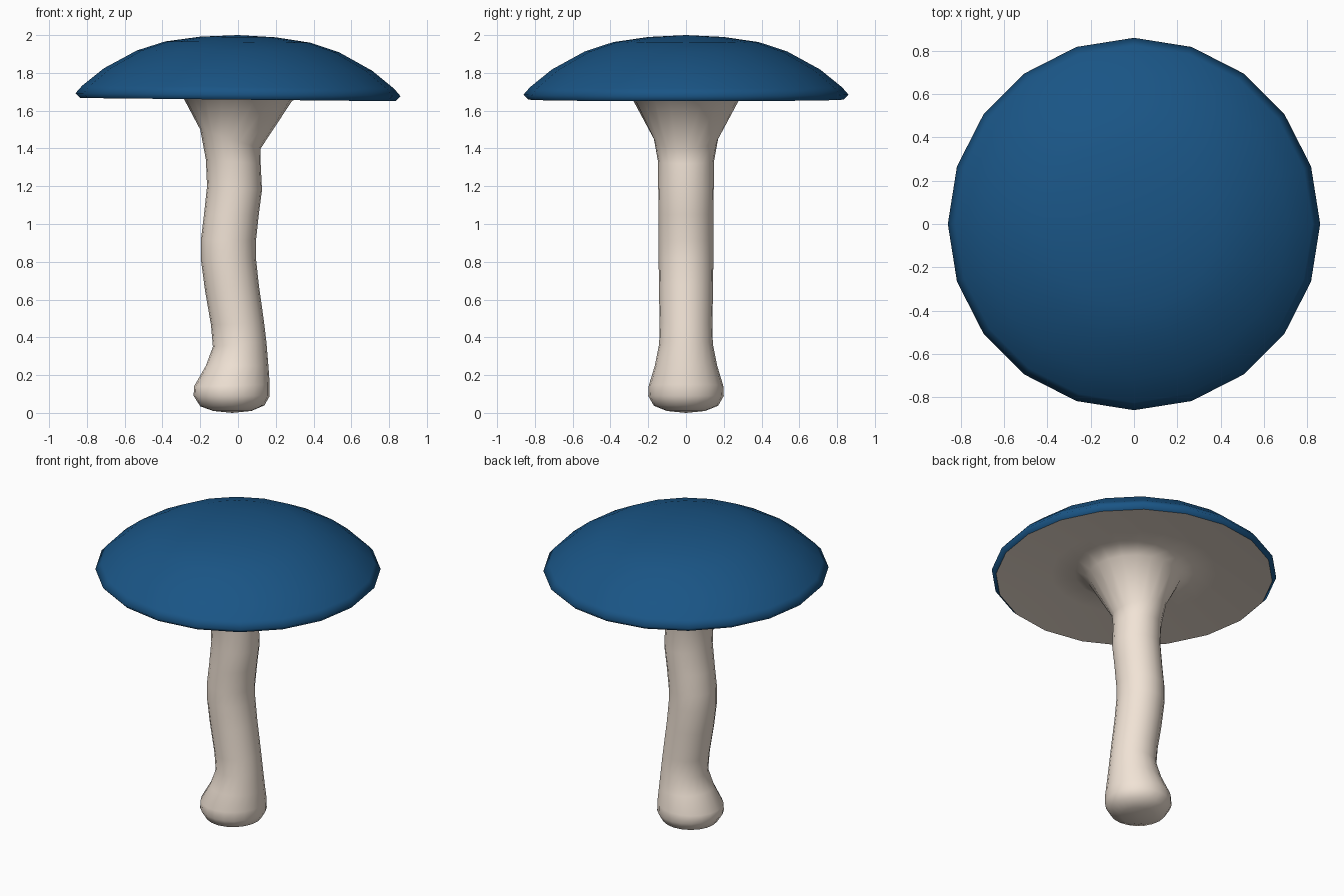
import bpy, bmesh, math

if "Cube" in bpy.data.objects:
    bpy.data.objects.remove(bpy.data.objects["Cube"])

SIDES = 20


def material(name, rgb):
    m = bpy.data.materials.new(name)
    m.diffuse_color = (*rgb, 1)
    m.use_nodes = True
    m.node_tree.nodes["Principled BSDF"].inputs["Base Color"].default_value = m.diffuse_color
    return m


def loft(name, rings, mat, start=None, end=None):
    """Skin tilted rings given as (x left, z left, x right, z right, y radius)."""
    bm = bmesh.new()
    loops = []
    for xl, zl, xr, zr, ry in rings:
        loop = []
        for i in range(SIDES):
            a = 2 * math.pi * i / SIDES
            t = (1 + math.cos(a)) / 2
            loop.append(bm.verts.new((xl + (xr - xl) * t, ry * math.sin(a), zl + (zr - zl) * t)))
        loops.append(loop)
    for a, b in zip(loops, loops[1:]):
        for i in range(SIDES):
            j = (i + 1) % SIDES
            bm.faces.new((a[i], a[j], b[j], b[i]))
    # close the ends with fans
    for tip, loop in ((start, loops[0]), (end, loops[-1])):
        if tip:
            v = bm.verts.new(tip)
            for i in range(SIDES):
                bm.faces.new((loop[i], loop[(i + 1) % SIDES], v))
    bmesh.ops.recalc_face_normals(bm, faces=bm.faces)
    # make sure side faces point along the skin's winding (outward for an upward stack)
    f = min(bm.faces, key=lambda f: f.calc_center_median().z)
    if start and f.normal.z > 0:
        bmesh.ops.reverse_faces(bm, faces=bm.faces)
    top = max(bm.faces, key=lambda f: f.calc_center_median().z)
    if end and top.normal.z < 0:
        bmesh.ops.reverse_faces(bm, faces=bm.faces)
    for f in bm.faces:
        f.smooth = True
    me = bpy.data.meshes.new(name)
    bm.to_mesh(me)
    bm.free()
    me.materials.append(mat)
    ob = bpy.data.objects.new(name, me)
    bpy.context.collection.objects.link(ob)
    return ob


blue = material("cap_blue", (0.01, 0.09, 0.235))
cream = material("stem_cream", (0.88, 0.77, 0.67))

RIM = (-0.836, 1.667, 0.833, 1.650, 0.835)

# Domed cap, tilted very slightly
dome = [(0.860, 1.685), (0.825, 1.725), (0.71, 1.818), (0.535, 1.914), (0.385, 1.963), (0.2, 1.99)]
loft("cap", [RIM] + [(-r, z + 0.009 * r, r, z - 0.009 * r, r) for r, z in dome],
     blue, end=(0, 0, 2.0))

# Wavy stem flaring into the cap underside
stem = [
    (-0.13, 0.01, 0.07, 0.01, 0.10),
    (-0.20, 0.035, 0.14, 0.04, 0.17),
    (-0.235, 0.09, 0.168, 0.09, 0.20),
    (-0.233, 0.14, 0.168, 0.15, 0.197),
    (-0.17, 0.25, 0.161, 0.25, 0.165),
    (-0.133, 0.35, 0.150, 0.38, 0.142),
    (-0.143, 0.465, 0.138, 0.48, 0.14),
    (-0.175, 0.65, 0.110, 0.68, 0.143),
    (-0.196, 0.81, 0.095, 0.82, 0.145),
    (-0.196, 0.92, 0.095, 0.91, 0.145),
    (-0.18, 1.05, 0.110, 1.05, 0.145),
    (-0.164, 1.20, 0.127, 1.18, 0.147),
    (-0.17, 1.34, 0.120, 1.32, 0.148),
    (-0.20, 1.50, 0.120, 1.40, 0.17),
    (-0.285, 1.66, 0.285, 1.65, 0.28),
    (-0.36, 1.70, 0.36, 1.693, 0.36),
    (-0.50, 1.697, 0.50, 1.688, 0.50),
    RIM,
]
loft("stem_and_underside", stem, cream, start=(-0.03, 0, 0.0))
